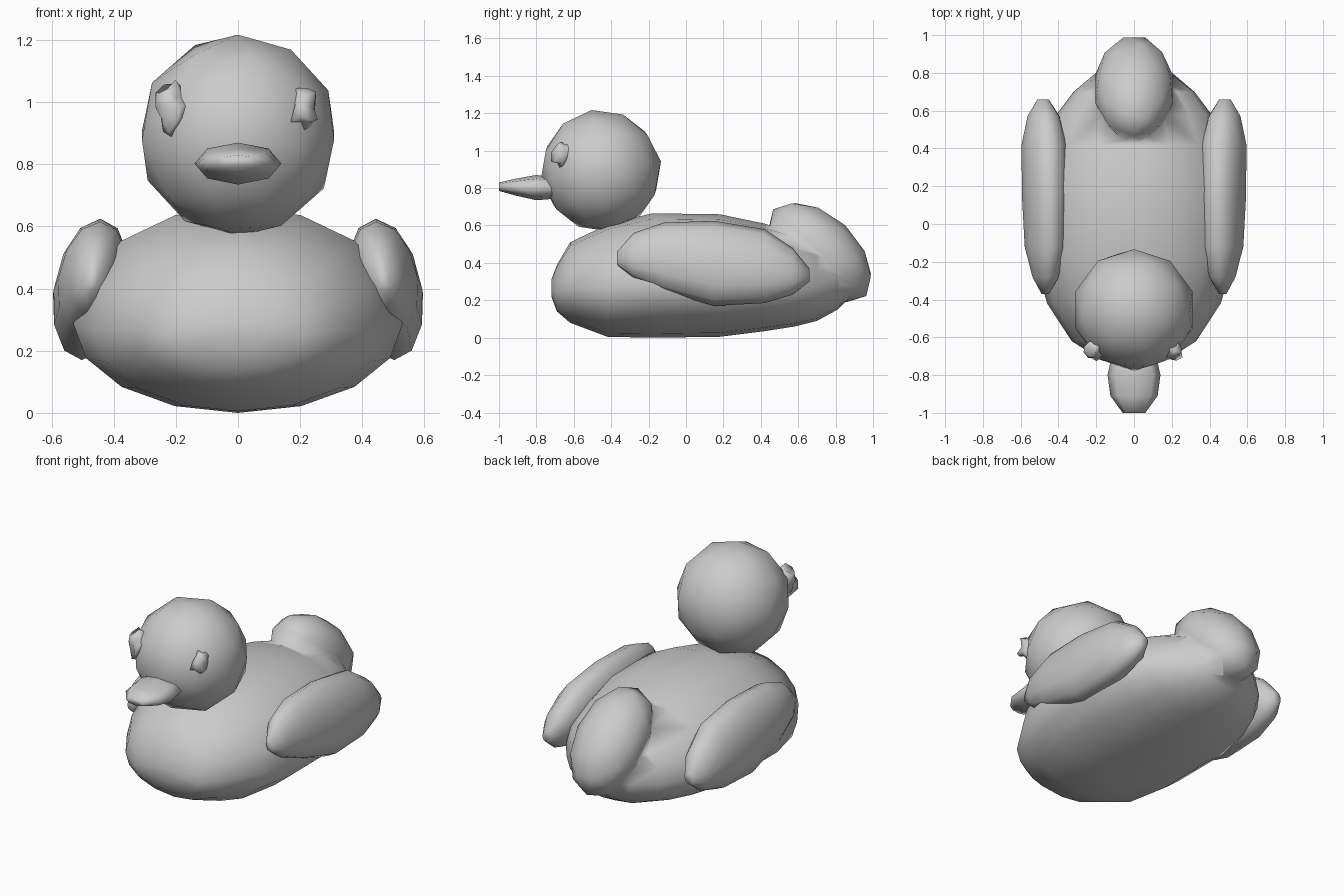
import bpy, bmesh, math, random
from mathutils import Matrix, Vector

random.seed(4)
if "Cube" in bpy.data.objects:
    bpy.data.objects.remove(bpy.data.objects["Cube"])

grey = bpy.data.materials.new("plain grey")
grey.use_nodes = True
COLOUR = (0.6, 0.6, 0.6, 1)
grey.diffuse_color = COLOUR
grey.node_tree.nodes["Principled BSDF"].inputs["Base Color"].default_value = COLOUR


def finish(name, bm):
    """Turn a bmesh into a smooth-shaded object."""
    bmesh.ops.recalc_face_normals(bm, faces=bm.faces)
    for face in bm.faces:
        face.smooth = True
    mesh = bpy.data.meshes.new(name)
    bm.to_mesh(mesh)
    bm.free()
    mesh.materials.append(grey)
    obj = bpy.data.objects.new(name, mesh)
    bpy.context.collection.objects.link(obj)
    return obj


def loft(name, rings, sides, widest=0.5, centre=0, lean=0):
    """Skin oval rings (y, half width, bottom, top) along y."""
    bm = bmesh.new()
    loops = []
    for y, half, low, high in rings:
        mid = low + (high - low) * widest
        loop = []
        for i in range(sides):
            a = math.tau * i / sides
            s = math.sin(a)
            z = mid + s * ((high - mid) if s > 0 else (mid - low))
            x = centre + half * math.cos(a) - lean * (z - 0.4)
            loop.append(bm.verts.new((x, y, z)))
        loops.append(loop)
    for a, b in zip(loops, loops[1:]):
        for i in range(sides):
            j = (i + 1) % sides
            bm.faces.new((a[i], a[j], b[j], b[i]))
    bm.faces.new(loops[0])
    bm.faces.new(loops[-1])
    return finish(name, bm)


def ball(name, centre, radii, tilt=0, jitter=0):
    """Low-poly ellipsoid, tilted about x, optionally crumpled."""
    bm = bmesh.new()
    bmesh.ops.create_icosphere(bm, subdivisions=2, radius=1)
    for v in bm.verts:
        v.co *= 1 + random.uniform(-jitter, jitter)
    place = (Matrix.Translation(centre) @ Matrix.Rotation(tilt, 4, "X")
             @ Matrix.Diagonal(Vector((*radii, 1))))
    bmesh.ops.transform(bm, matrix=place, verts=bm.verts)
    return finish(name, bm)


# Body: a broad, boat-like egg
body = loft("body", [
    (-0.72, 0.10, 0.22, 0.31), (-0.69, 0.22, 0.14, 0.39),
    (-0.62, 0.33, 0.08, 0.51), (-0.42, 0.46, 0.005, 0.605),
    (-0.18, 0.53, 0.00, 0.665), (0.18, 0.53, 0.005, 0.66),
    (0.42, 0.48, 0.035, 0.61), (0.58, 0.41, 0.06, 0.56),
    (0.70, 0.32, 0.09, 0.51), (0.81, 0.19, 0.15, 0.44),
    (0.88, 0.08, 0.22, 0.36),
], 16, widest=0.43)

# Tail: a rounded lump sloping to the rear, fused into the body
tail = ball("tail", (0, 0.715, 0.455), (0.215, 0.34, 0.20), tilt=-math.radians(43))
union = body.modifiers.new("tail union", "BOOLEAN")
union.operation = "UNION"
union.solver = "EXACT"
union.object = tail
graph = bpy.context.evaluated_depsgraph_get()
body.data = bpy.data.meshes.new_from_object(body.evaluated_get(graph))
body.modifiers.clear()
bpy.data.objects.remove(tail)

# Head and bill
ball("head", (0, -0.455, 0.893), (0.325, 0.325, 0.328), tilt=0.15)
loft("bill", [
    (-0.62, 0.10, 0.75, 0.84), (-0.80, 0.14, 0.735, 0.87),
    (-0.91, 0.125, 0.76, 0.85), (-1.00, 0.06, 0.785, 0.83),
], 8, widest=0.5)

# Wings and crumpled eyes on both sides
for side, label in ((1, "left"), (-1, "right")):
    loft(label + "_wing", [
        (-0.37, 0.02, 0.39, 0.46), (-0.28, 0.07, 0.32, 0.56),
        (-0.12, 0.11, 0.25, 0.615), (0.15, 0.12, 0.17, 0.625),
        (0.42, 0.12, 0.185, 0.58), (0.57, 0.085, 0.23, 0.48),
        (0.66, 0.03, 0.30, 0.37),
    ], 12, centre=side * 0.473, lean=side * 0.13)
    ball(label + "_eye", (side * 0.212, -0.66, 0.98), (0.048, 0.056, 0.078),
         tilt=-0.2, jitter=0.32)
